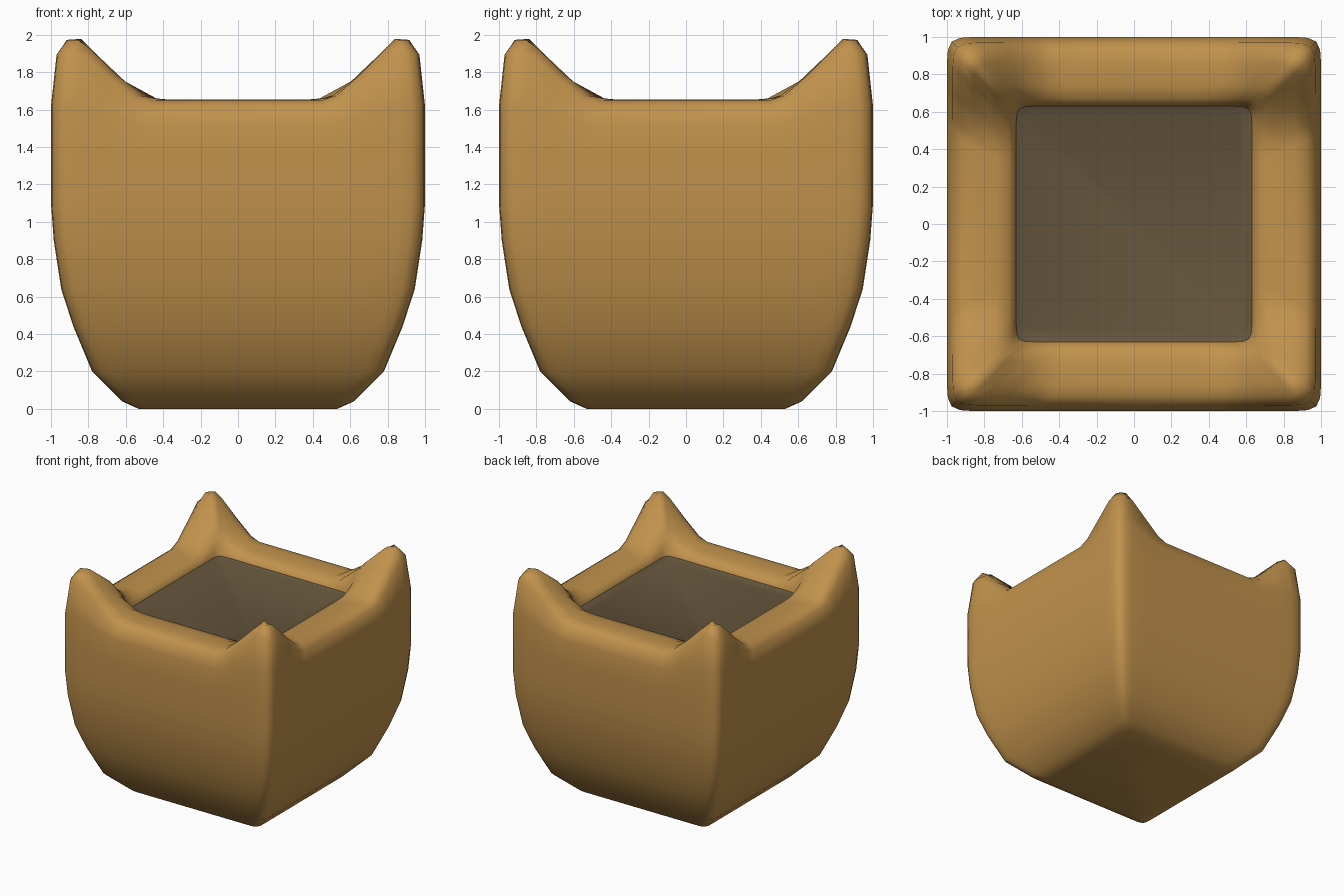
import bpy

if "Cube" in bpy.data.objects:
    bpy.data.objects.remove(bpy.data.objects["Cube"])


def material(name, rgb):
    m = bpy.data.materials.new(name)
    m.diffuse_color = (*rgb, 1.0)
    m.use_nodes = True
    m.node_tree.nodes["Principled BSDF"].inputs["Base Color"].default_value = m.diffuse_color
    return m


def lift(m):
    # height of the pointed corner above the rim, m = distance towards the corner
    if m < 0.47:
        return 0.0
    if m < 0.56:
        return (m - 0.47) * 0.5
    return min(0.045 + (m - 0.56), 0.325)


def ring(r, z, weight):
    # square ring with softly cut corners, raised at the corners by weight
    side = [(1, t) for t in (-0.93, -0.86, -0.72, -0.57, -0.48, 0, 0.48, 0.57, 0.72, 0.86)]
    side += [(0.995, 0.93), (0.975, 0.975), (0.93, 0.995)]
    side = [(0.995, -0.93)] + side[1:-1]
    pts = []
    for k in range(4):
        for x, y in side:
            for _ in range(k):
                x, y = -y, x
            m = min(abs(x), abs(y)) * r
            pts.append((x * r, y * r, z + weight * lift(m)))
    return pts


def loft(name, profile, mat, cap_start, cap_end):
    verts, faces = [], []
    for r, z, w in profile:
        verts += ring(r, z, w)
    n = len(verts) // len(profile)
    for j in range(len(profile) - 1):
        for i in range(n):
            a, b = j * n + i, j * n + (i + 1) % n
            faces.append((a, b, b + n, a + n))
    if cap_start:
        faces.append(tuple(reversed(range(n))))
    if cap_end:
        faces.append(tuple(range(len(verts) - n, len(verts))))
    me = bpy.data.meshes.new(name)
    me.from_pydata(verts, [], faces)
    me.materials.append(mat)
    for p in me.polygons:
        p.use_smooth = True
    ob = bpy.data.objects.new(name, me)
    bpy.context.collection.objects.link(ob)
    return ob


clay = material("ochre clay", (0.535, 0.288, 0.073))
soil = material("dark soil", (0.130, 0.092, 0.046))

# pot body: outer wall, rolled rim with four pointed corners, inner lip
loft("pot", [
    (0.53, 0.0, 0), (0.62, 0.04, 0), (0.78, 0.20, 0), (0.88, 0.44, 0),
    (0.945, 0.64, 0), (0.985, 0.90, 0), (1.0, 1.10, 0), (1.0, 1.34, 0.1),
    (1.0, 1.52, 0.3), (0.97, 1.615, 0.87), (0.92, 1.648, 1), (0.86, 1.655, 1),
    (0.74, 1.652, 1), (0.67, 1.635, 0.7), (0.635, 1.60, 0.2), (0.62, 1.54, 0),
], clay, True, False)

# soil surface, slightly dished
loft("soil", [(0.63, 1.595, 0), (0.60, 1.58, 0)], soil, False, True)
